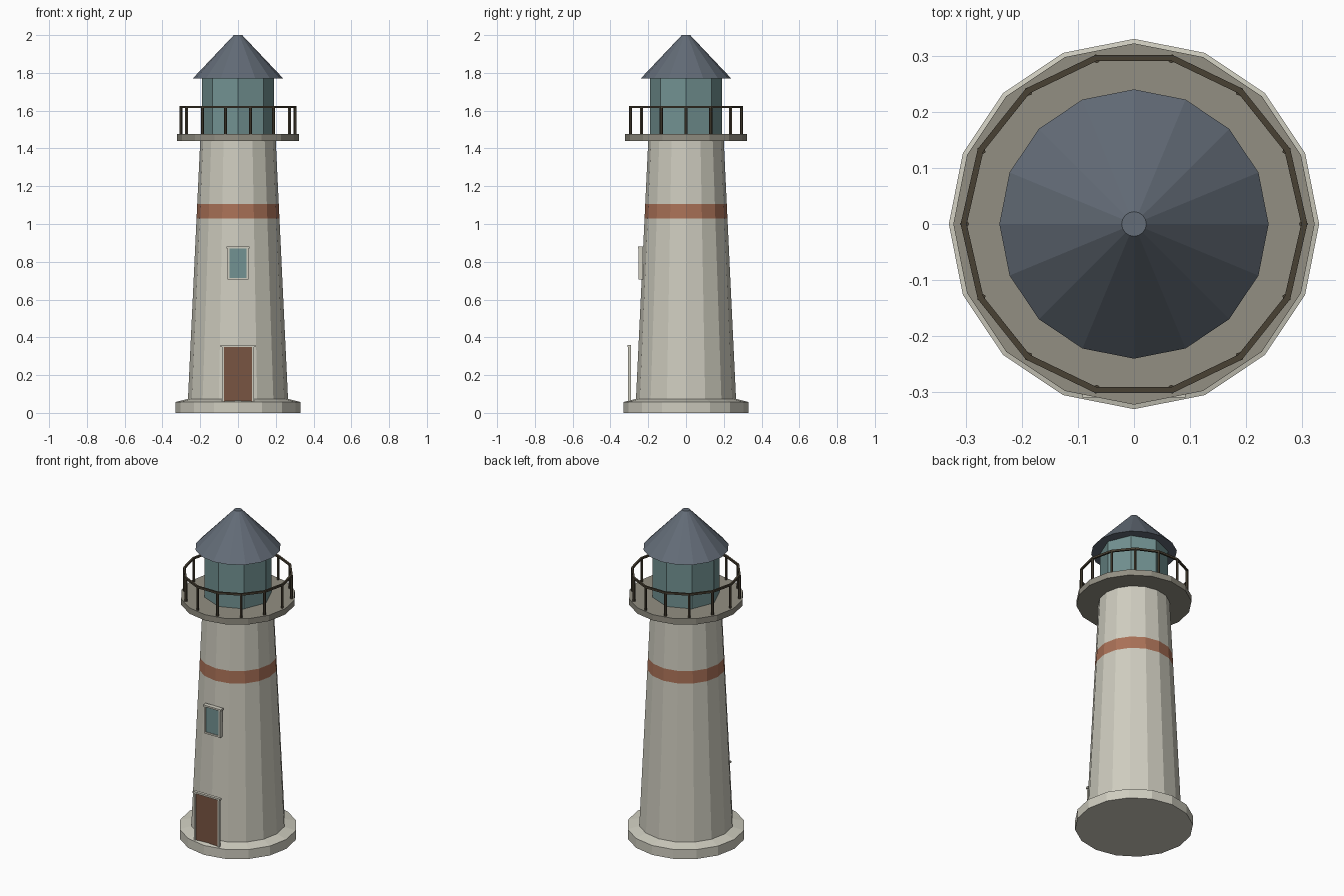
import bpy, bmesh, math

if "Cube" in bpy.data.objects:
    bpy.data.objects.remove(bpy.data.objects["Cube"])


def material(name, r, g, b):
    m = bpy.data.materials.new(name)
    m.diffuse_color = (r, g, b, 1)
    m.use_nodes = True
    m.node_tree.nodes["Principled BSDF"].inputs["Base Color"].default_value = m.diffuse_color
    return m


STONE = material("pale_stone", 0.62, 0.605, 0.52)
BAND = material("rust_band", 0.40, 0.165, 0.095)
DECK = material("grey_deck", 0.29, 0.275, 0.225)
GLASS = material("teal_glass", 0.17, 0.29, 0.29)
ROOF = material("slate_roof", 0.125, 0.15, 0.185)
RAIL = material("dark_rail", 0.065, 0.052, 0.033)
DOOR = material("brown_door", 0.19, 0.09, 0.055)


def finish(name, bm, *mats):
    bmesh.ops.recalc_face_normals(bm, faces=bm.faces[:])
    me = bpy.data.meshes.new(name)
    bm.to_mesh(me)
    bm.free()
    for m in mats:
        me.materials.append(m)
    ob = bpy.data.objects.new(name, me)
    bpy.context.collection.objects.link(ob)
    return ob


def lathe(name, profile, n, *mats, ring=False):
    """Revolve (radius, z) points into n flat sides; a ring closes on itself."""
    bm = bmesh.new()
    loops = [[bm.verts.new((r * math.cos(math.tau * i / n),
                            r * math.sin(math.tau * i / n), z))
              for i in range(n)] for r, z in profile]
    pairs = list(zip(loops, loops[1:]))
    if ring:
        pairs.append((loops[-1], loops[0]))
    else:
        bm.faces.new(loops[0])
        bm.faces.new(loops[-1])
    for a, b in pairs:
        for i in range(n):
            j = (i + 1) % n
            bm.faces.new((a[i], a[j], b[j], b[i]))
    return finish(name, bm, *mats)


def box(name, x0, x1, y0, y1, z0, z1, mat):
    bm = bmesh.new()
    bmesh.ops.create_cube(bm, size=1)
    for v in bm.verts:
        v.co = (x1 if v.co.x > 0 else x0,
                y1 if v.co.y > 0 else y0,
                z1 if v.co.z > 0 else z0)
    return finish(name, bm, mat)


def framed_opening(name, half, y0, y1, z0, z1, border, fill, sill):
    """Panel between two jambs, with a slightly wider lintel on top."""
    for side, s in (("left", -1), ("right", 1)):
        a, b = sorted((s * (half - border), s * half))
        box(f"{name}_jamb_{side}", a, b, y0, y1, z0, z1 - border, STONE)
    box(f"{name}_lintel", -half - 0.006, half + 0.006, y0 - 0.003, y1,
        z1 - border, z1, STONE)
    if sill:
        box(f"{name}_sill", -half, half, y0, y1, z0, z0 + border, STONE)
    box(f"{name}_panel", -half + border, half - border, y0 + 0.004, y1 - 0.002,
        z0 + (border if sill else 0), z1 - border, fill)


# Foundation with sloped shoulder
lathe("foundation", [(0.33, 0), (0.33, 0.058), (0.262, 0.075)], 16, STONE)

# Tapered tower, rings cut where the painted band sits
def tower_radius(z):
    return 0.265 - 0.065 * (z - 0.07) / 1.37

tower = lathe("tower", [(tower_radius(z), z) for z in (0.07, 1.03, 1.105, 1.445)],
              16, STONE, BAND)
for p in tower.data.polygons:
    if 1.04 < p.center.z < 1.1:
        p.material_index = 1

# Door and window on the front
framed_opening("door", 0.086, -0.306, -0.291, 0.06, 0.36, 0.011, DOOR, False)
framed_opening("window", 0.055, -0.252, -0.228, 0.705, 0.88, 0.010, GLASS, True)

# Gallery deck
lathe("gallery_deck", [(0.322, 1.44), (0.322, 1.476)], 16, DECK)

# Railing: fourteen posts and a top rail
lathe("top_rail", [(0.298, 1.613), (0.309, 1.613), (0.309, 1.625), (0.298, 1.625)],
      14, RAIL, ring=True)
for i in range(14):
    a = math.tau * i / 14
    post = lathe(f"rail_post_{i + 1}", [(0.008, 1.47), (0.008, 1.62)], 6, RAIL)
    post.location = (0.302 * math.cos(a), 0.302 * math.sin(a), 0)
    post.rotation_euler.z = a

# Lantern room and conical roof
lathe("lantern_room", [(0.19, 1.47), (0.19, 1.775)], 8, GLASS)
lathe("roof", [(0.24, 1.77), (0.022, 2.0)], 16, ROOF)
